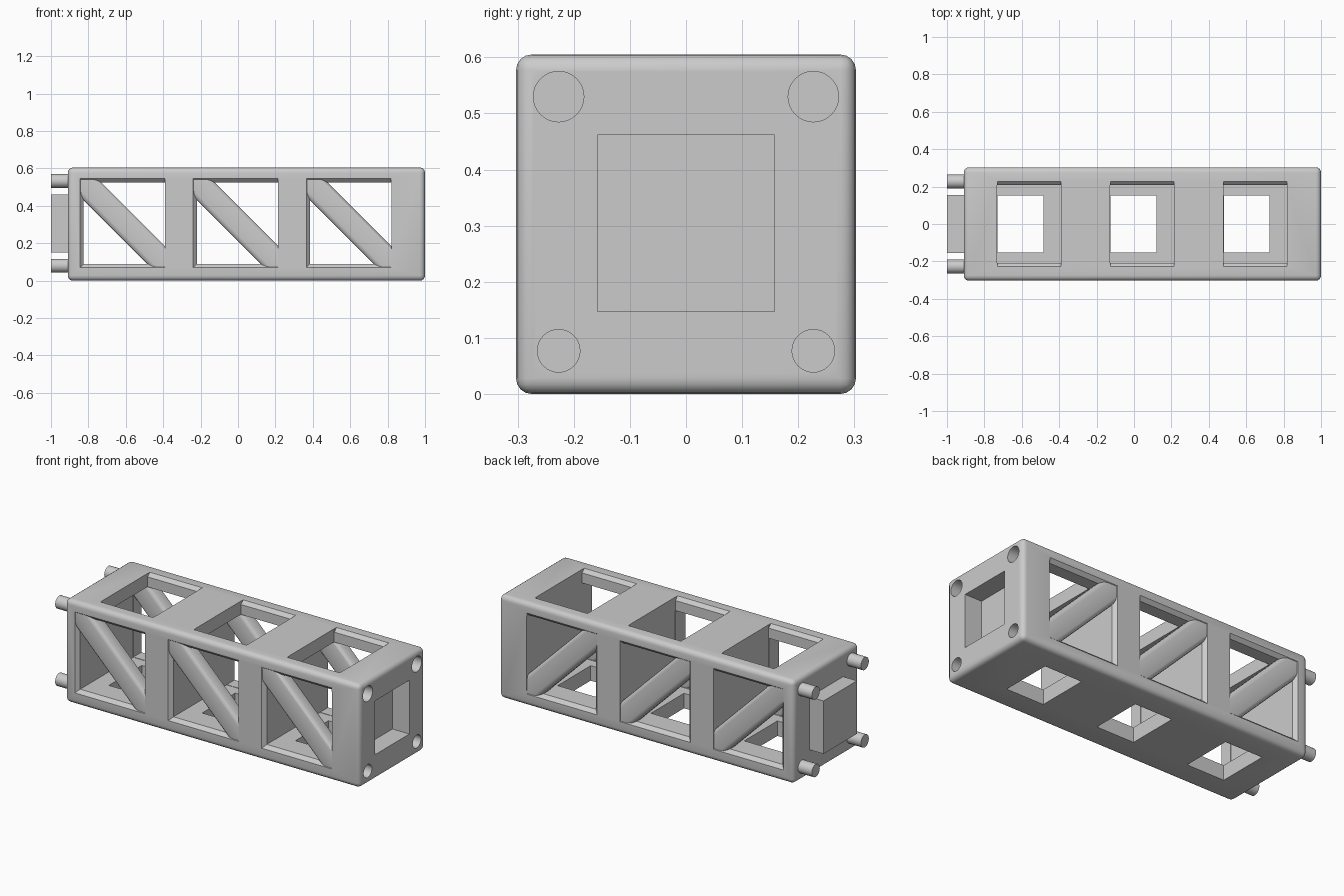
import bpy, bmesh, math
from mathutils import Matrix, Vector

cube = bpy.data.objects.get("Cube")
if cube:
    bpy.data.objects.remove(cube, do_unlink=True)

grey = bpy.data.materials.new("light grey")
grey.use_nodes = True
grey.diffuse_color = (0.6, 0.6, 0.6, 1)
grey.node_tree.nodes["Principled BSDF"].inputs["Base Color"].default_value = (0.6, 0.6, 0.6, 1)

X_BACK, X_END, HALF, TOP = -0.91, 1.0, 0.303, 0.605
BAYS = [(-0.825, -0.39), (-0.22, 0.215), (0.385, 0.82)]
Z0, Z1 = 0.09, 0.525          # window height range
WALL = 0.21                   # inner face of the side walls


def finish(name, bm):
    bmesh.ops.recalc_face_normals(bm, faces=bm.faces)
    mesh = bpy.data.meshes.new(name)
    bm.to_mesh(mesh)
    bm.free()
    obj = bpy.data.objects.new(name, mesh)
    bpy.context.collection.objects.link(obj)
    return obj


def box(name, lo, hi, adjust=None, radius=0, segments=4, pick=None):
    bm = bmesh.new()
    bmesh.ops.create_cube(bm, size=1)
    lo, hi = Vector(lo), Vector(hi)
    for v in bm.verts:
        v.co = Vector([l + (c + 0.5) * (h - l) for c, l, h in zip(v.co, lo, hi)])
        if adjust:
            adjust(v.co)
    if radius:
        edges = [e for e in bm.edges if not pick or pick(e)]
        bmesh.ops.bevel(bm, geom=edges, offset=radius, segments=segments,
                        profile=0.5, affect='EDGES')
    return finish(name, bm)


def rod(name, x0, x1, y, z, r):
    bm = bmesh.new()
    place = Matrix.Translation(((x0 + x1) / 2, y, z)) @ Matrix.Rotation(math.pi / 2, 4, 'Y')
    bmesh.ops.create_cone(bm, cap_ends=True, segments=32, radius1=r, radius2=r,
                          depth=x1 - x0, matrix=place)
    return finish(name, bm)


def smooth(obj):
    obj.data.materials.clear()
    obj.data.materials.append(grey)
    for p in obj.data.polygons:
        p.material_index = 0
    bpy.ops.object.select_all(action='DESELECT')
    obj.select_set(True)
    bpy.context.view_layer.objects.active = obj
    bpy.ops.object.shade_smooth_by_angle(angle=math.radians(30))


# Rounded outer block
frame = box("truss_frame", (X_BACK, -HALF, 0), (X_END, HALF, TOP), radius=0.028)
cutters = []

for x0, x1 in BAYS:
    mid = (x0 + x1) / 2
    # Hollow bay and the window through both sides
    cutters.append(box("bay_cutter", (x0 - .002, -WALL, Z0 - .002), (x1 + .002, WALL, Z1 + .002)))
    cutters.append(box("window_cutter", (x0, -0.4, Z0), (x1, 0.4, Z1)))
    # Chamfers around the side windows
    for s in (-1, 1):
        def flare(co):
            f = 0.03 if abs(co.y) > 0.3 else -0.02
            co.z += f if co.z > 0.3 else -f
            if co.x < mid:
                co.x -= f
        ys = sorted((s * 0.263, s * 0.313))
        cutters.append(box("chamfer_cutter", (x0, ys[0], Z0), (x1 - .001, ys[1], Z1), flare))
    # Top opening with chamfered long edges
    cutters.append(box("top_cutter", (x0 + .093, -WALL + .002, 0.4), (x1, WALL - .002, 0.7)))

    def flare_top(co):
        f = 0.03 if co.z > TOP else -0.02
        co.y += f if co.y > 0 else -f
    cutters.append(box("top_chamfer_cutter", (x0 + .094, -WALL + .002, TOP - .04),
                       (x1 - .001, WALL - .002, TOP + .01), flare_top))
    # Smaller opening in the floor
    cutters.append(box("floor_cutter", (x0 + .095, -0.153, -0.1), (x0 + .34, 0.153, 0.2)))

# Square socket and peg holes in the end face
cutters.append(box("socket_cutter", (X_END - .11, -0.158, 0.147), (X_END + .1, 0.158, 0.462)))
for y in (-0.227, 0.227):
    cutters.append(rod("hole_cutter", X_END - .11, X_END + .1, y, 0.53, 0.045))
    cutters.append(rod("hole_cutter", X_END - .11, X_END + .1, y, 0.077, 0.038))

# Cut everything out of the block, then drop the cutters
for c in cutters:
    c.hide_render = True
    mod = frame.modifiers.new("cut", 'BOOLEAN')
    mod.operation = 'DIFFERENCE'
    mod.solver = 'EXACT'
    mod.object = c
bpy.context.view_layer.update()
graph = bpy.context.evaluated_depsgraph_get()
cut_mesh = bpy.data.meshes.new_from_object(frame.evaluated_get(graph))
frame.modifiers.clear()
frame.data = cut_mesh
for c in cutters:
    bpy.data.objects.remove(c, do_unlink=True)
smooth(frame)

# Diagonal struts in every side window
for i, (x0, x1) in enumerate(BAYS):
    length = math.hypot(x1 - x0, Z1 - Z0) / 2 + 0.03
    tilt = math.atan2(Z1 - Z0, x1 - x0)
    for side, s in (("front", -1), ("back", 1)):
        def along(e):
            return abs(e.verts[0].co.x - e.verts[1].co.x) > 0.1
        strut = box(f"{side}_strut_{i + 1}", (-length, -0.044, -0.067), (length, 0.044, 0.067),
                    radius=0.024, segments=3, pick=along)
        strut.data.transform(Matrix.Translation(((x0 + x1) / 2, s * 0.256, (Z0 + Z1) / 2))
                             @ Matrix.Rotation(tilt, 4, 'Y'))
        smooth(strut)

# Square plug and round pegs on the other end
smooth(box("square_plug", (-1, -0.155, 0.15), (X_BACK + .02, 0.155, 0.46)))
for side, y in (("left", 0.227), ("right", -0.227)):
    for level, z in (("lower", 0.08), ("upper", 0.533)):
        smooth(rod(f"{side}_{level}_peg", -1, X_BACK + .02, y, z, 0.037))
